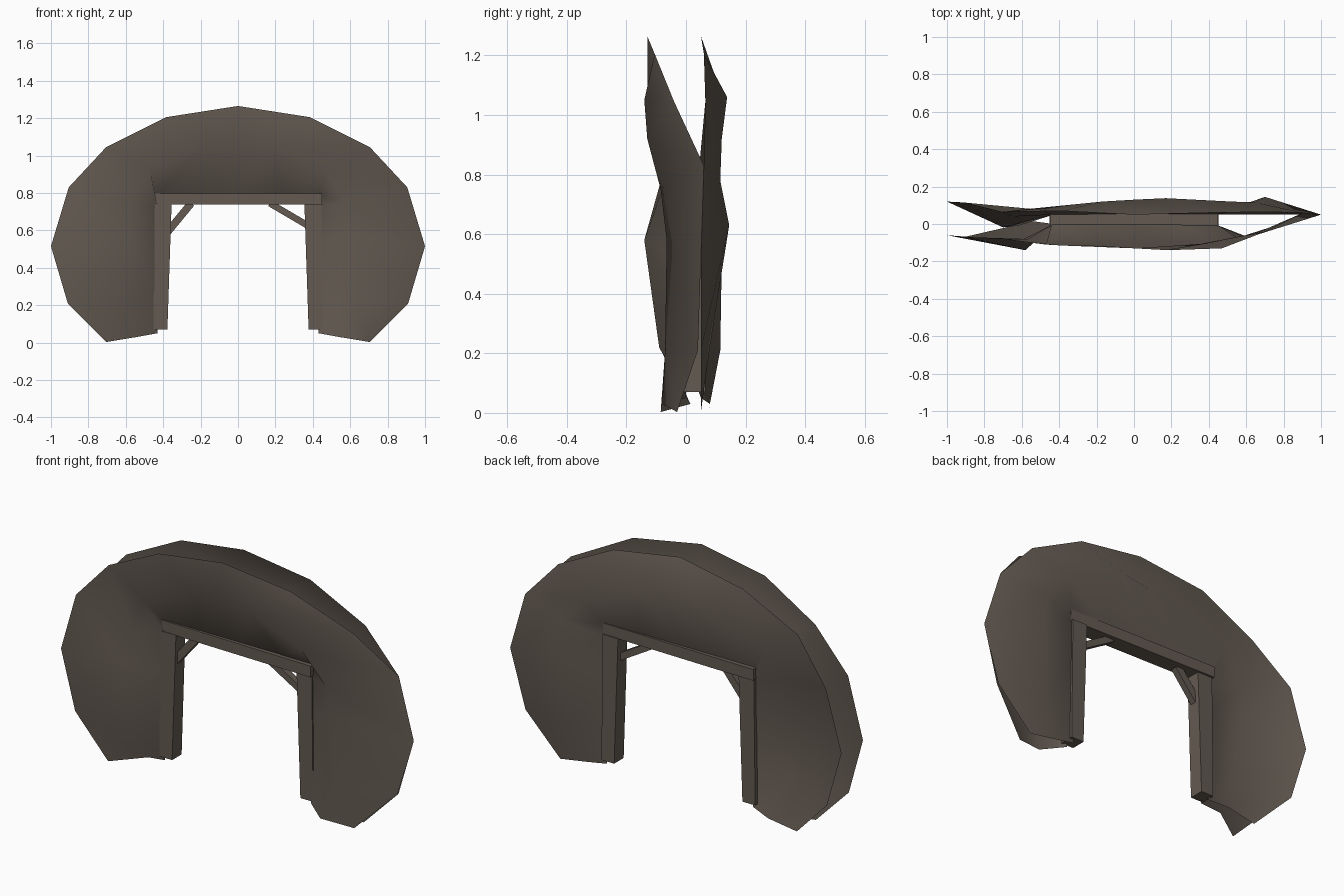
import bpy
from mathutils import Vector

cube = bpy.data.objects.get("Cube")
if cube:
    bpy.data.objects.remove(cube, do_unlink=True)


def make_material(name, colour):
    material = bpy.data.materials.new(name)
    material.use_nodes = True
    material.diffuse_color = colour
    shader = material.node_tree.nodes["Principled BSDF"]
    shader.inputs["Base Color"].default_value = colour
    shader.inputs["Roughness"].default_value = 1
    return material


earth_brown = make_material("earth brown", (0.125, 0.102, 0.083, 1))


def make_object(name, vertices, faces, smooth=False):
    mesh = bpy.data.meshes.new(name)
    mesh.from_pydata(vertices, [], faces)
    mesh.materials.append(earth_brown)
    mesh.polygons.foreach_set("use_smooth", [smooth] * len(mesh.polygons))
    mesh.update()
    part = bpy.data.objects.new(name, mesh)
    bpy.context.collection.objects.link(part)
    return part


def mirrored_arch(half):
    """Continue a half arch, ending on the centre line, to the other foot."""
    return half + [(-x, z) for x, z in reversed(half[:-1])]


# Arch outlines in x and z, from the left foot up to the crown
outer_arch = mirrored_arch([(.705, .003), (.91, .21), (1, .515), (.905, .83),
                            (.705, 1.045), (.385, 1.205), (0, 1.265)])
inner_arch = mirrored_arch([(.43, .05), (.43, .25), (.43, .52), (.43, .72),
                            (.44, .79), (.25, .79), (0, .79)])
front_fold = mirrored_arch([(.54, .03), (.61, .22), (.58, .58), (.57, .75),
                            (.47, .92), (.18, 1.05), (0, 1.04)])
back_fold = mirrored_arch([(.54, .03), (.62, .22), (.7, .63), (.65, .78),
                           (.52, .92), (.17, 1.06), (0, 1.04)])


def earth_sheet(name, outer_depth, fold_arch, fold_depth, inner_depth, faces_back):
    """Loft an uneven sheet of earth through the three arches."""
    count = len(outer_arch)
    rings = ((outer_arch, outer_depth), (fold_arch, fold_depth),
             (inner_arch, [inner_depth] * count))
    vertices = [(x, y, z) for arch, depths in rings
                for (x, z), y in zip(arch, depths)]
    faces = []
    for ring in range(len(rings) - 1):
        for step in range(count - 1):
            a = ring * count + step
            faces.append((a, a + 1, a + count + 1, a + count))
    sheet = make_object(name, vertices, faces, smooth=True)
    # Turn the faces towards the sheet's own side
    facing = sum(p.normal.y * p.area for p in sheet.data.polygons)
    if (facing > 0) != faces_back:
        sheet.data.flip_normals()


# Earth on both sides of the frame
earth_sheet("front_earth",
            [-.03, .04, .05, .06, -.04, -.105, -.13,
             -.115, -.08, -.07, -.06, -.07, -.085],
            front_fold,
            [-.08, -.07, -.065, -.085, -.13, -.14, -.13,
             -.115, -.11, -.08, -.14, -.09, .015],
            0, faces_back=False)
earth_sheet("back_earth",
            [.05, .05, .05, .06, .065, .06, .05,
             .07, .065, .115, .12, .115, .075],
            back_fold,
            [.05, .08, .145, .115, .12, .138, .13,
             .12, .085, .04, -.018, -.01, .08],
            .05, faces_back=True)


def timber(name, start, end, start_size, end_size):
    """Square-cut timber between two points; sizes are across and deep."""
    start, end = Vector(start), Vector(end)
    along = (end - start).normalized()
    deep = Vector((0, 1, 0))
    # Upright ends are cut level, others square to the timber
    across = Vector((1, 0, 0)) if along.z > .9 else deep.cross(along)
    vertices = []
    for centre, (width, depth) in ((start, start_size), (end, end_size)):
        for i, j in ((-1, -1), (1, -1), (1, 1), (-1, 1)):
            vertices.append(centre + across * i * width / 2 + deep * j * depth / 2)
    faces = [(3, 2, 1, 0), (4, 5, 6, 7)]
    faces += [(i, (i + 1) % 4, (i + 1) % 4 + 4, i + 4) for i in range(4)]
    part = make_object(name, vertices, faces)
    if part.data.polygons[0].normal.dot(along) > 0:
        part.data.flip_normals()


# Timber frame: skewed lintel, leaning posts and uneven braces
timber("lintel", (-.45, .033, .767), (.45, .013, .767), (.06, .088), (.06, .088))
for side, name in ((1, "left"), (-1, "right")):
    timber(name + "_post", (side * .415, .025, .07), (side * .4, .025, .74),
           (.075, .08), (.09, .08))
timber("left_brace", (.4, .022, .61), (.17, .022, .745), (.035, .035), (.035, .035))
timber("right_brace", (-.39, .022, .575), (-.25, .022, .745), (.04, .035), (.04, .035))
